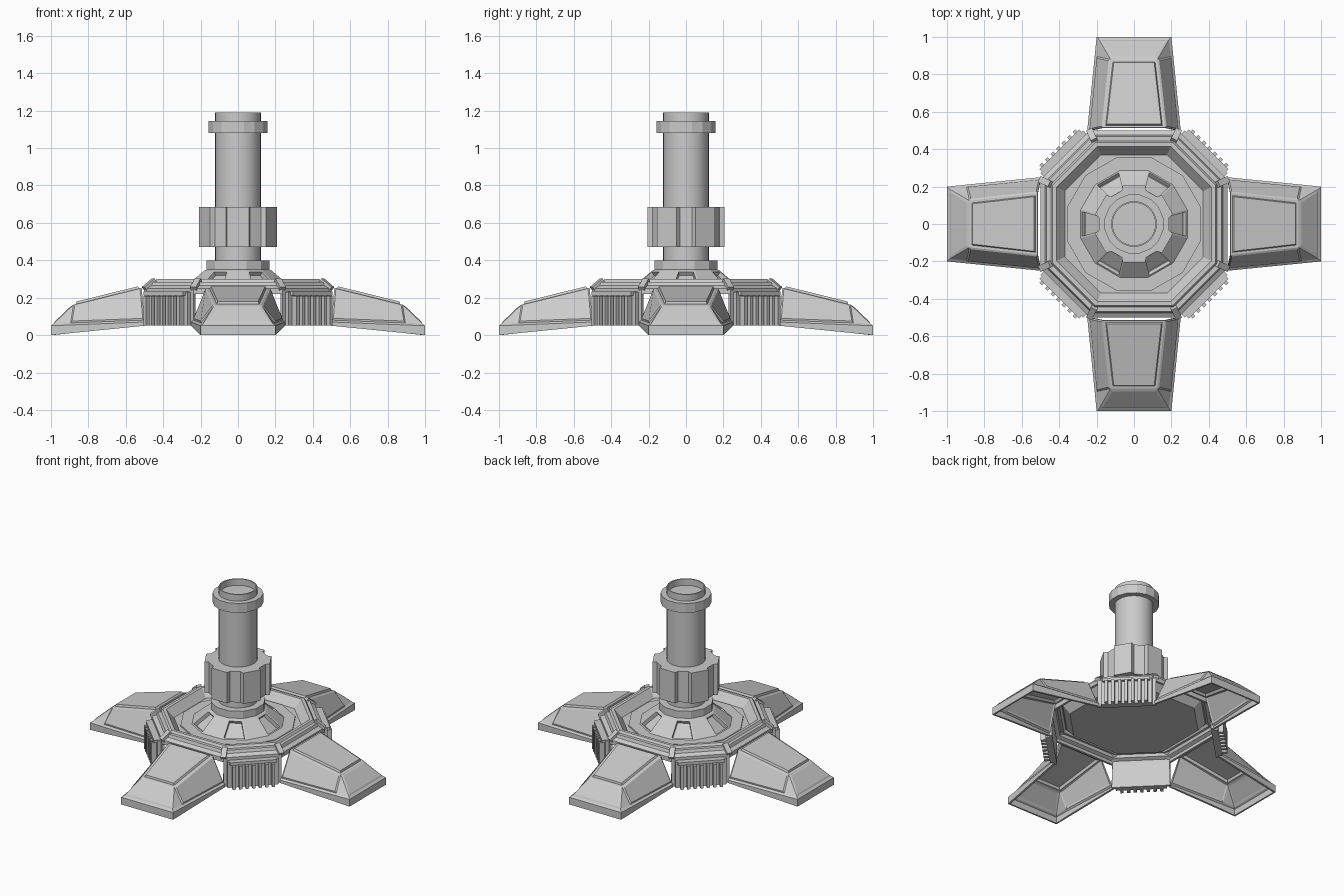
import bpy, bmesh
from math import sin, cos, pi, radians, atan2
from mathutils import Matrix, Vector

if "Cube" in bpy.data.objects:
    bpy.data.objects.remove(bpy.data.objects["Cube"])


def finish(name, bm, shell=0.0, smooth=None, up=False):
    bm.normal_update()
    if up:  # open shells: make the most horizontal face look upward
        f = max(bm.faces, key=lambda f: abs(f.normal.z) * f.calc_area())
        if f.normal.z < 0:
            bmesh.ops.reverse_faces(bm, faces=bm.faces)
    me = bpy.data.meshes.new(name)
    bm.to_mesh(me)
    bm.free()
    ob = bpy.data.objects.new(name, me)
    bpy.context.collection.objects.link(ob)
    if shell:
        m = ob.modifiers.new("Shell", 'SOLIDIFY')
        m.thickness, m.offset = shell, -1
    if smooth:
        bpy.context.view_layer.objects.active = ob
        ob.select_set(True)
        bpy.ops.object.shade_smooth_by_angle(angle=radians(smooth))
        ob.select_set(False)
    return ob


def loft(rings, cap_start=True, cap_end=True):
    """Join rings of points with quads; face index = ring * n + side."""
    bm = bmesh.new()
    vs = [[bm.verts.new(p) for p in r] for r in rings]
    n = len(vs[0])
    for a, b in zip(vs, vs[1:]):
        for k in range(n):
            bm.faces.new((a[k], a[(k + 1) % n], b[(k + 1) % n], b[k]))
    if cap_start:
        bm.faces.new(vs[0][::-1])
    if cap_end:
        bm.faces.new(vs[-1])
    bm.faces.ensure_lookup_table()
    return bm


def circle(r, z, n, phase=0.0):
    return [(r * cos(phase + 2 * pi * k / n), r * sin(phase + 2 * pi * k / n), z) for k in range(n)]


def octagon(a, z):
    c = a * 0.475
    return [(a, -c, z), (a, c, z), (c, a, z), (-c, a, z),
            (-a, c, z), (-a, -c, z), (-c, -a, z), (c, -a, z)]


def add_box(bm, centre, size, angle=0.0, tilt=0.0):
    m = (Matrix.Rotation(angle, 4, 'Z') @ Matrix.Translation(centre)
         @ Matrix.Rotation(tilt, 4, 'Y') @ Matrix.Diagonal((*size, 1)))
    bmesh.ops.create_cube(bm, size=1, matrix=m)


# Octagonal body: outer wall, chamfered rim and sunken deck, open underneath
prof = [(.5, .05), (.5, .22), (.5, .25), (.475, .265), (.468, .285),
        (.445, .285), (.435, .30), (.415, .30), (.37, .245)]
bm = loft([octagon(a, z) for a, z in prof], cap_start=False)
bmesh.ops.delete(bm, geom=[bm.faces[k] for k in (0, 2, 4, 6)], context='FACES')
finish("body_shell", bm, shell=.018, up=True)

# Clamps on the rim corners
bm = bmesh.new()
for x, y, _ in octagon(.472, 0):
    add_box(bm, (Vector((x, y)).length, 0, .268), (.075, .035, .03), atan2(y, x), radians(38))
finish("rim_clamps", bm)

# Hub: twelve-sided plate and cone with six sunken windows
ap = cos(radians(15))
prof = [(.355, .235), (.355, .255), (.285, .255), (.18, .345), (.168, .35), (.168, .40), (.12, .40)]
bm = loft([circle(a / ap, z, 12, radians(15)) for a, z in prof])
windows = [bm.faces[2 * 12 + k] for k in range(1, 12, 2)]
bm.normal_update()
bmesh.ops.inset_individual(bm, faces=windows, thickness=.014, depth=0)
bmesh.ops.inset_individual(bm, faces=windows, thickness=.003, depth=-.025)
finish("hub", bm)

# Column with a shallow open top
prof = [(.122, .38), (.122, 1.19), (.114, 1.19), (.114, 1.14)]
finish("column", loft([circle(r, z, 32) for r, z in prof]), smooth=30)

# Collar near the column top
prof = [(.12, 1.08), (.16, 1.08), (.16, 1.145), (.12, 1.145)]
finish("top_collar", loft([circle(r, z, 16, pi / 16) for r, z in prof]))

# Notched collar with six broad teeth
gear = [(r, radians(30 + 60 * k + d)) for k in range(6)
        for r, d in ((.19, -20), (.215, -16), (.215, 16), (.19, 20))]
finish("notched_collar", loft([[(r * cos(t), r * sin(t), z) for r, t in gear] for z in (.47, .685)]))

# Legs: hollow tapered shells with a base lip, raised top plate and sunken tip panel
inner = [(.5, .25, .05), (.5, .25, .07), (.5, .237, .08), (.515, .165, .252)]
outer = [(.9, .21, .01), (.9, .21, .054), (.895, .197, .065), (.88, .125, .162)]
tip = [(1, .2, 0), (1, .2, .05), (.985, .186, .062)]


def add_leg(name, angle):
    bm = bmesh.new()
    sides = []
    for s in (1, -1):
        sides.append([[bm.verts.new((x, s * y, z)) for x, y, z in sec] for sec in (inner, outer, tip)])
    plates = []
    for s, (a, b, t) in zip((1, -1), sides):
        loops = [(a[i], a[i + 1], b[i + 1], b[i]) for i in range(3)]
        loops += [(b[i], b[i + 1], t[i + 1], t[i]) for i in range(2)] + [(b[2], b[3], t[2])]
        made = [bm.faces.new(l if s > 0 else l[::-1]) for l in loops]
        plates.append(made[2])
    (a, b, t), (c, d, u) = sides
    top = bm.faces.new((a[3], c[3], d[3], b[3]))
    front = bm.faces.new((b[3], d[3], u[2], t[2]))
    for i in range(2):
        bm.faces.new((t[i], t[i + 1], u[i + 1], u[i]))
    bmesh.ops.recalc_face_normals(bm, faces=bm.faces)
    bm.normal_update()
    if top.normal.z < 0:
        bmesh.ops.reverse_faces(bm, faces=bm.faces)
        bm.normal_update()
    bmesh.ops.inset_individual(bm, faces=plates, thickness=.012, depth=.006)
    bmesh.ops.inset_individual(bm, faces=[top], thickness=.018, depth=0)
    bmesh.ops.inset_individual(bm, faces=[top], thickness=.008, depth=.013)
    bmesh.ops.inset_individual(bm, faces=[front], thickness=.02, depth=.004)
    ob = finish(name, bm, shell=.014, up=True)
    ob.rotation_euler.z = angle


for k, side in enumerate(("right", "back", "left", "front")):
    add_leg(side + "_leg", k * pi / 2)

# Ribbed vents on the diagonal sides
for k, side in enumerate(("back_right", "back_left", "front_left", "front_right")):
    ang = pi / 4 + k * pi / 2
    bm = bmesh.new()
    add_box(bm, (.531, 0, .14), (.03, .325, .18), ang)
    add_box(bm, (.545, 0, .222), (.04, .30, .02), ang)
    for i in range(7):
        add_box(bm, (.56, (i - 3) * .042, .13), (.04, .02, .16), ang)
    finish(side + "_vent", bm)
